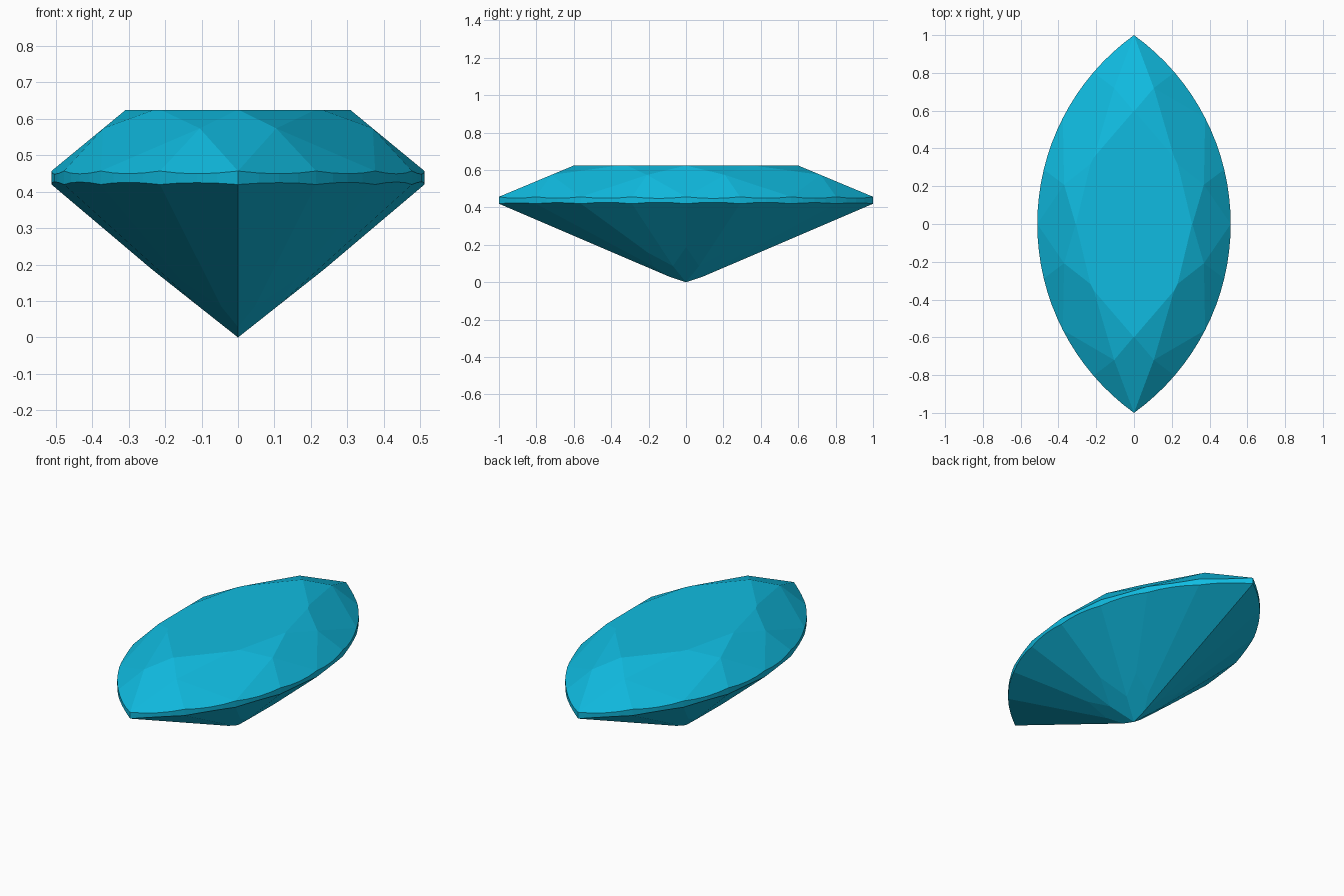
import bpy, bmesh
from math import asin, sin, cos
from mathutils import Vector as V

if "Cube" in bpy.data.objects:
    bpy.data.objects.remove(bpy.data.objects["Cube"])

W, TOP, UP, LOW = 0.512, 0.625, 0.457, 0.42   # half width, table, girdle edges
R = (1 + W * W) / (2 * W)                     # radius of each outline arc
TIP = asin(1 / R)


def outline(f, z):
    """Point on the right-hand arc; f = 0 at the middle, 1 at the back tip."""
    a = TIP * f
    return V((R * cos(a) - R + W, R * sin(a), z))


# Rough stone: a pointed-oval prism whose wall becomes the girdle
N = 32
arc = [outline(2 * i / N - 1, 0) for i in range(N)]
ring = arc + [V((-p.x, -p.y, 0)) for p in arc]
bm = bmesh.new()
low = [bm.verts.new((p.x, p.y, -0.03)) for p in ring]
top = [bm.verts.new((p.x, p.y, TOP)) for p in ring]
bm.faces.new(top)
bm.faces.new(low[::-1])
for i in range(len(ring)):
    j = (i + 1) % len(ring)
    bm.faces.new((low[i], low[j], top[j], top[i]))

# Facet corners of one quarter, from the side middle to the back tip
g = [outline(f / 4, UP) for f in range(5)]
b = [outline(f / 4, LOW) for f in range(5)]
t = [V((p.x * 0.6, p.y * 0.6, TOP)) for p in g[::2]]
s = [V((0.37, 0.208, 0.574)), V((0.105, 0.72, 0.574))]
v = [V((0.11, 0.07, 0.087)), V((0.046, 0.176, 0.085))]
culet = V((0, 0, 0))


def flip(p, sx, sy):
    return V((p.x * sx, p.y * sy, p.z))


# Crown: kites, stars and upper halves
facets = [(g[0], s[0], flip(s[0], 1, -1)), (g[2], s[0], s[1]),
          (g[4], s[1], flip(s[1], -1, 1)),
          (t[0], t[1], s[0]), (t[1], t[2], s[1])]
facets += [(g[i], g[i + 1], s[i // 2]) for i in range(4)]
# Pavilion: kites at the culet and lower halves
facets += [(culet, v[0], flip(v[0], 1, -1)), (culet, v[0], v[1])]
facets += [(b[i], b[i + 1], v[i // 2]) for i in range(4)]

# Cut every facet in all four quarters
done = set()
for tri in facets:
    for sx in (1, -1):
        for sy in (1, -1):
            p, q, r = (flip(c, sx, sy) for c in tri)
            n = (q - p).cross(r - p).normalized()
            if n.dot(p - V((0, 0, 0.44))) < 0:
                n = -n
            key = tuple(round(c, 3) + 0.0 for c in n)
            if key in done:
                continue
            done.add(key)
            bmesh.ops.bisect_plane(bm, geom=bm.verts[:] + bm.edges[:] + bm.faces[:],
                                   dist=1e-5, plane_co=p, plane_no=n, clear_outer=True)
            bmesh.ops.remove_doubles(bm, verts=bm.verts[:], dist=2e-5)
            rim = [e for e in bm.edges if e.is_boundary]
            if rim:
                bmesh.ops.holes_fill(bm, edges=rim, sides=0)

bmesh.ops.recalc_face_normals(bm, faces=bm.faces[:])
mesh = bpy.data.meshes.new("gemstone")
bm.to_mesh(mesh)
bm.free()
gem = bpy.data.objects.new("gemstone", mesh)
bpy.context.collection.objects.link(gem)

# Stand the culet on the ground
lowest = min(p.co.z for p in mesh.vertices)
for p in mesh.vertices:
    p.co.z -= lowest

mat = bpy.data.materials.new("blue_gem")
mat.diffuse_color = (0.005, 0.5, 0.75, 1)
mat.use_nodes = True
mat.node_tree.nodes["Principled BSDF"].inputs["Base Color"].default_value = mat.diffuse_color
mesh.materials.append(mat)
